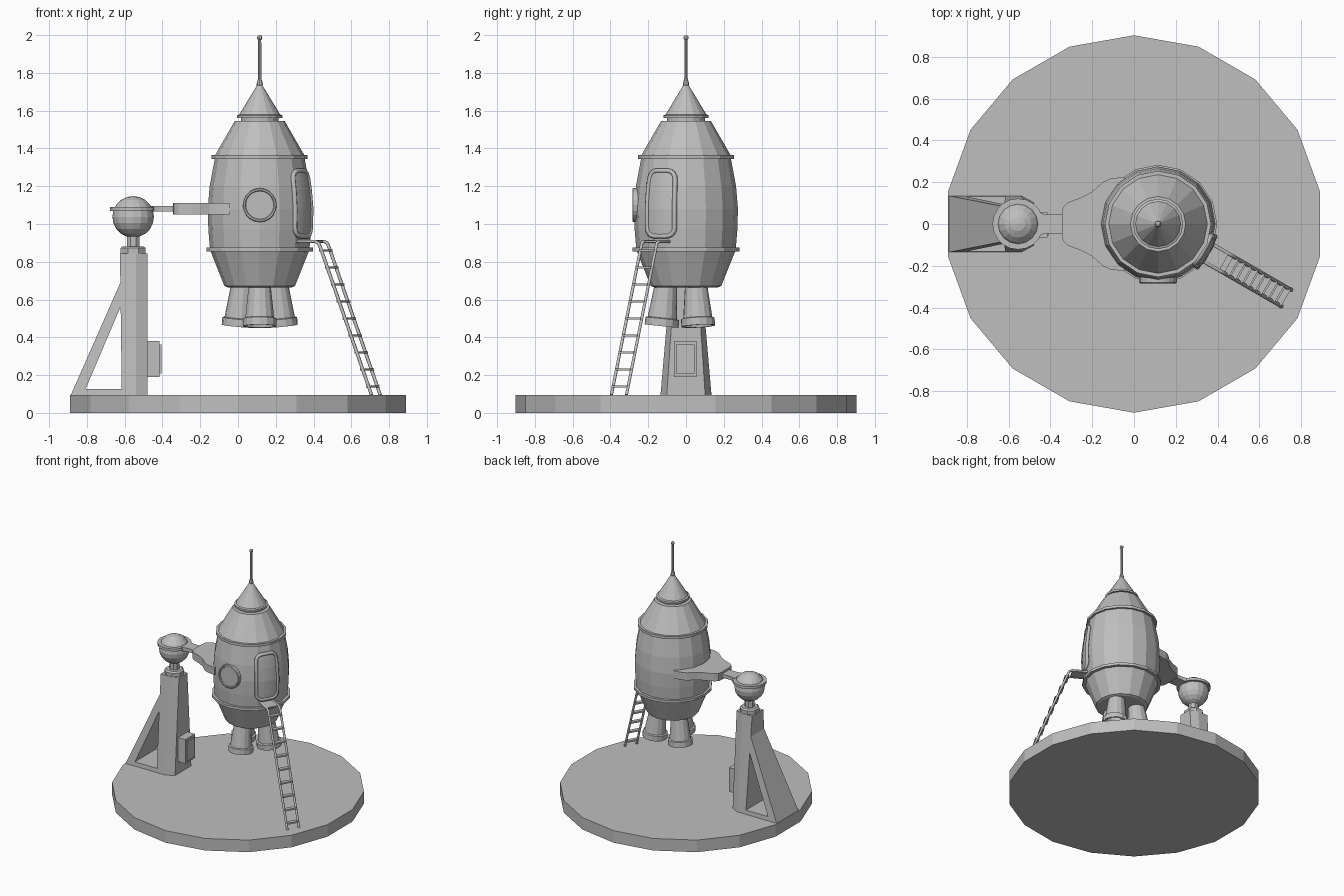
import bpy, bmesh, math
from mathutils import Vector, Matrix

cube = bpy.data.objects.get("Cube")
if cube:
    bpy.data.objects.remove(cube, do_unlink=True)

grey = bpy.data.materials.new("plain_grey")
grey.use_nodes = True
COLOR = (0.52, 0.52, 0.52, 1)
grey.diffuse_color = COLOR
grey.node_tree.nodes["Principled BSDF"].inputs["Base Color"].default_value = COLOR

AXIS = Vector((0.115, 0, 0))      # rocket centre line
DOOR = math.radians(-30)          # direction of door and ladder
BALL_X = -0.555


def finish(name, bm, matrix=Matrix()):
    bmesh.ops.recalc_face_normals(bm, faces=bm.faces)
    bm.transform(matrix)
    mesh = bpy.data.meshes.new(name)
    bm.to_mesh(mesh)
    bm.free()
    mesh.materials.append(grey)
    ob = bpy.data.objects.new(name, mesh)
    bpy.context.collection.objects.link(ob)
    return ob


def loft(name, rings, matrix=Matrix(), closed=False):
    """Skin a stack of equal-length rings, capping the ends or joining them."""
    bm = bmesh.new()
    vs = [[bm.verts.new(p) for p in ring] for ring in rings]
    n = len(vs[0])
    pairs = list(zip(vs, vs[1:] + vs[:1])) if closed else list(zip(vs, vs[1:]))
    for a, b in pairs:
        for i in range(n):
            j = (i + 1) % n
            bm.faces.new((a[i], a[j], b[j], b[i]))
    if not closed:
        bm.faces.new(vs[0])
        bm.faces.new(vs[-1])
    return finish(name, bm, matrix)


def lathe(name, profile, sides=16, matrix=Matrix(), turn=0.0, closed=False):
    steps = [turn + math.tau * i / sides for i in range(sides)]
    rings = [[(r * math.cos(a), r * math.sin(a), z) for a in steps] for r, z in profile]
    return loft(name, rings, matrix, closed)


def prism(name, outline, low, high):
    return loft(name, [[(x, y, z) for x, y in outline] for z in (low, high)])


def box(name, size, centre, matrix=Matrix()):
    bm = bmesh.new()
    bmesh.ops.create_cube(bm, size=1)
    bm.transform(Matrix.Translation(centre) @ Matrix.Diagonal((*size, 1)))
    return finish(name, bm, matrix)


def tube(name, points, radius, cyclic=False, matrix=Matrix()):
    curve = bpy.data.curves.new(name, "CURVE")
    curve.dimensions = "3D"
    curve.bevel_depth, curve.bevel_resolution = radius, 1
    curve.use_fill_caps = True
    line = curve.splines.new("POLY")
    line.points.add(len(points) - 1)
    for p, co in zip(line.points, points):
        p.co = (*(matrix @ Vector(co)), 1)
    line.use_cyclic_u = cyclic
    curve.materials.append(grey)
    ob = bpy.data.objects.new(name, curve)
    bpy.context.collection.objects.link(ob)


def ball(name, radius, centre, u=16, v=10):
    bm = bmesh.new()
    bmesh.ops.create_uvsphere(bm, u_segments=u, v_segments=v, radius=radius)
    return finish(name, bm, Matrix.Translation(centre))


at_rocket = Matrix.Translation(AXIS)

# Round base
lathe("base_plate", [(0.903, 0), (0.903, 0.095)], 18, turn=math.pi / 2)

# Rocket hull
hull = [(0.875, 0.264), (0.97, 0.272), (1.08, 0.275), (1.2, 0.265), (1.345, 0.238)]
lathe("rocket_body",
      [(0.17, 0.665), (0.187, 0.672), (0.26, 0.855), (0.283, 0.855), (0.283, 0.875)]
      + [(r, z) for z, r in hull]
      + [(0.254, 0.345 + 1), (0.254, 1.365), (0.236, 1.365), (0.132, 1.545)],
      matrix=at_rocket)
lathe("nose_cone", [(0.1, 1.54), (0.1, 1.56), (0.12, 1.56), (0.12, 1.575),
                    (0.108, 1.58), (0.014, 1.735)], matrix=at_rocket)
lathe("antenna", [(0.014, 1.725), (0.017, 1.74), (0.009, 1.77), (0.008, 1.98)], 8, at_rocket)
ball("antenna_tip", 0.014, AXIS + Vector((0, 0, 1.986)), 8, 6)

# Three hollow engine bells, splayed outwards
for i in range(3):
    m = (at_rocket @ Matrix.Rotation(math.radians(-90 + 120 * i), 4, "Z")
         @ Matrix.Translation((0.105, 0, 0.69)) @ Matrix.Rotation(math.radians(-6), 4, "Y"))
    lathe(f"engine_{i + 1}", [(0.058, 0), (0.078, -0.188), (0.09, -0.192), (0.09, -0.232),
                              (0.08, -0.232), (0.045, -0.08)], 14, m)

# Round front window with recessed pane
window_dir = (Matrix.Translation(AXIS + Vector((0, 0, 1.1)))
              @ Matrix.Rotation(math.radians(90), 4, "X"))
lathe("window", [(0.09, 0.235), (0.09, 0.28), (0.086, 0.284), (0.078, 0.284), (0.074, 0.278)],
      20, window_dir)


# Door: panel and frame wrapped on the hull
def hull_radius(z):
    for (z0, r0), (z1, r1) in zip(hull, hull[1:]):
        if z <= z1:
            return r0 + (r1 - r0) * (z - z0) / (z1 - z0)
    return hull[-1][1]


def on_hull(u, z, off):
    r, a = hull_radius(z) + off, DOOR + u / 0.27
    return AXIS + Vector((r * math.cos(a), r * math.sin(a), z))


HALF_W, DOOR_LOW, DOOR_HIGH, CORNER = 0.082, 0.935, 1.282, 0.045
right_edge = []
for z_mid, start in ((DOOR_LOW + CORNER, -90), (DOOR_HIGH - CORNER, 0)):
    for k in range(5):
        a = math.radians(start + 22.5 * k)
        right_edge.append((HALF_W - CORNER + CORNER * math.cos(a), z_mid + CORNER * math.sin(a)))
    if start < 0:
        right_edge += [(HALF_W, 1.03), (HALF_W, 1.08), (HALF_W, 1.13), (HALF_W, 1.18)]
outline = right_edge + [(-u, z) for u, z in reversed(right_edge)]
tube("door_frame", [on_hull(u, z, 0.004) for u, z in outline], 0.013, cyclic=True)

rings = []
for u, z in right_edge:
    columns = [u * k / 3 for k in range(-3, 4)]
    rings.append([on_hull(c, z, 0.008) for c in columns]
                 + [on_hull(c, z, -0.02) for c in reversed(columns)])
loft("door_panel", rings)

# Ladder: local x runs outwards from the rocket
ladder = at_rocket @ Matrix.Rotation(DOOR, 4, "Z")
foot, top = Vector((0.71, 0, 0.095)), Vector((0.4, 0, 0.87))
for side, label in ((-1, "right"), (1, "left")):
    off = Vector((0, 0.046 * side, 0))
    path = [Vector((0.25, 0, 0.908)), Vector((0.365, 0, 0.908)),
            Vector((0.387, 0, 0.898)), top, foot]
    tube(f"ladder_rail_{label}", [p + off for p in path], 0.009, matrix=ladder)
box("ladder_platform", (0.11, 0.09, 0.01), (0.31, 0, 0.908), ladder)
for i in range(9):
    z = 0.14 + 0.09 * i
    x = foot.x + (top.x - foot.x) * (z - foot.z) / (top.z - foot.z)
    box(f"ladder_rung_{i + 1}", (0.03, 0.092, 0.012), (x, 0, z), ladder)


# Support tower, tapering upwards
def half_width(z):
    return 0.135 - 0.087 * (z - 0.095)


def tower_part(name, corners):
    loft(name, [[(x, s * half_width(z), z) for x, z in corners] for s in (-1, 1)])


column = []
for z, back in ((0.095, -0.615), (0.845, -0.625)):
    w = half_width(z)
    half = [(back, w), (-0.54, w), (-0.478, 0.75 * w)]
    column.append([(x, y, z) for x, y in half] + [(x, -y, z) for x, y in reversed(half)])
loft("tower_column", column)
tower_part("tower_strut", [(-0.885, 0.095), (-0.82, 0.095), (-0.618, 0.57), (-0.618, 0.7)])
tower_part("tower_foot", [(-0.85, 0.095), (-0.6, 0.095), (-0.6, 0.127), (-0.85, 0.127)])

# Control box on the tower
box("control_box", (0.075, 0.12, 0.19), (-0.452, -0.004, 0.285))
box("control_box_cover", (0.012, 0.1, 0.155), (-0.412, -0.004, 0.285))

# Swivel joint on top of the tower
at_ball = Matrix.Translation((BALL_X, 0, 0))
lathe("joint_base", [(0.072, 0.84), (0.072, 0.872), (0.06, 0.882)], 8, at_ball, math.pi / 8)
lathe("joint_neck", [(0.036, 0.875), (0.036, 0.95)], 8, at_ball, math.pi / 8)
ball("joint_ball", 0.11, (BALL_X, 0, 1.038))
lathe("joint_ring", [(0.09, 1.07), (0.122, 1.07), (0.122, 1.09), (0.09, 1.09)],
      20, at_ball, closed=True)

# Arm and clamp holding the rocket
prism("arm", [(-0.46, -0.055), (-0.42, -0.045), (-0.32, -0.045),
              (-0.32, 0.045), (-0.42, 0.045), (-0.46, 0.055)], 1.066, 1.094)
half = [(-0.345, 0.05), (-0.34, 0.08), (-0.316, 0.103), (-0.25, 0.128), (-0.2, 0.155),
        (-0.15, 0.2), (-0.115, 0.217), (-0.045, 0.226)]
prism("clamp", half + [(x, -y) for x, y in reversed(half)], 1.05, 1.11)
